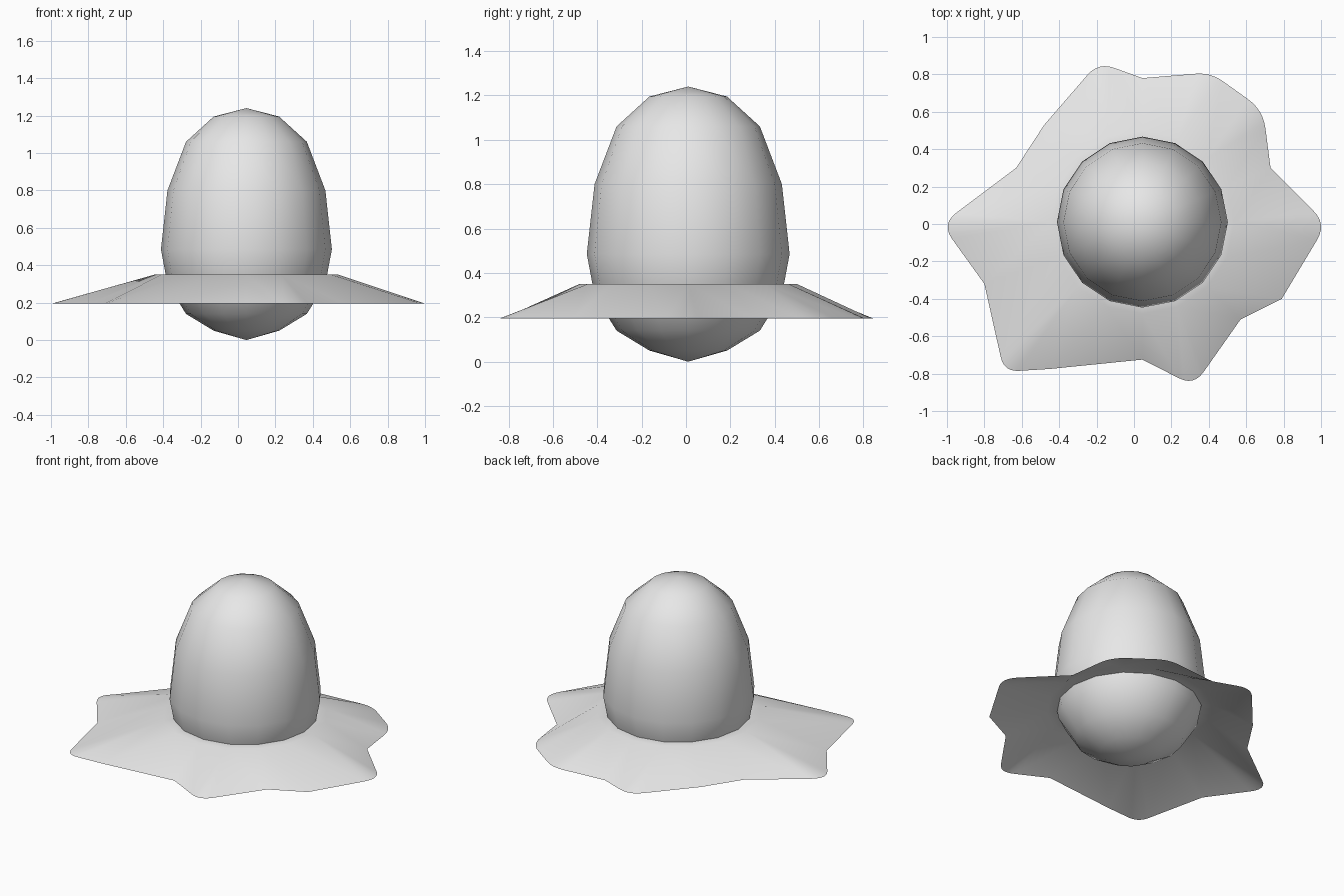
import bpy, bmesh
from math import sin, cos, pi
from mathutils import Vector

cube = bpy.data.objects.get("Cube")
if cube:
    bpy.data.objects.remove(cube)

SIDES = 16
CENTRE = Vector((0.045, 0.01, 0))

grey = bpy.data.materials.new("plain grey")
grey.use_nodes = True
grey.diffuse_color = (0.8, 0.8, 0.8, 1)
grey.node_tree.nodes["Principled BSDF"].inputs["Base Color"].default_value = (0.8, 0.8, 0.8, 1)


def spoke(i, radius, z):
    a = 2 * pi * i / SIDES
    return CENTRE + Vector((radius * cos(a), radius * sin(a), z))


def finish(name, bm):
    for f in bm.faces:
        f.smooth = True
    mesh = bpy.data.meshes.new(name)
    bm.to_mesh(mesh)
    bm.free()
    mesh.materials.append(grey)
    obj = bpy.data.objects.new(name, mesh)
    bpy.context.collection.objects.link(obj)
    return obj


# Egg-shaped crown: a sphere whose rings are moved to new heights
heights = [0, 0.05, 0.14, 0.3, 0.485, 0.8, 1.06, 1.195, 1.24]
bm = bmesh.new()
bmesh.ops.create_uvsphere(bm, u_segments=SIDES, v_segments=8, radius=0.457)
for v in bm.verts:
    ring = round((1 + v.co.normalized().z) * 100)
    polar = pi - Vector((0, 0, 1)).angle(v.co)
    v.co.z = heights[round(polar / (pi / 8))]
    v.co += CENTRE
finish("crown", bm)

# Wavy brim: one outline corner per spoke, with how far it is rounded
corners = [
    (1.03, 0, 0.1), (0.73, 0.3, 0), (0.69, 0.61, 0.1), (0.41, 0.81, 0.08),
    (0.045, 0.78, 0), (-0.19, 0.865, 0.09), (-0.48, 0.53, 0), (-0.63, 0.3, 0),
    (-1.03, 0, 0.1), (-0.8, -0.32, 0), (-0.695, -0.79, 0.08), (-0.45, -0.775, 0),
    (0.045, -0.725, 0), (0.32, -0.865, 0.09), (0.57, -0.51, 0), (0.79, -0.4, 0),
]
points = [Vector((x, y, 0.195)) for x, y, _ in corners]


def rounded(i):
    """Points of the outline around corner i."""
    p, cut = points[i], corners[i][2]
    if not cut:
        return [p]
    a = p + (points[i - 1] - p).normalized() * cut
    b = p + (points[(i + 1) % SIDES] - p).normalized() * cut
    return [a * (1 - t) ** 2 + p * 2 * t * (1 - t) + b * t * t
            for t in (k / 6 for k in range(7))]


bm = bmesh.new()
hole = [bm.verts.new(spoke(i, 0.42, 0.35)) for i in range(SIDES)]
fold = [bm.verts.new(spoke(i, 0.49, 0.35)) for i in range(SIDES)]
rim = [[bm.verts.new(p) for p in rounded(i)] for i in range(SIDES)]
for i in range(SIDES):
    j = (i + 1) % SIDES
    bm.faces.new((hole[i], fold[i], fold[j], hole[j]))
    bm.faces.new((fold[i], rim[i][-1], rim[j][0], fold[j]))
    for a, b in zip(rim[i], rim[i][1:]):
        bm.faces.new((fold[i], a, b))
finish("brim", bm)
